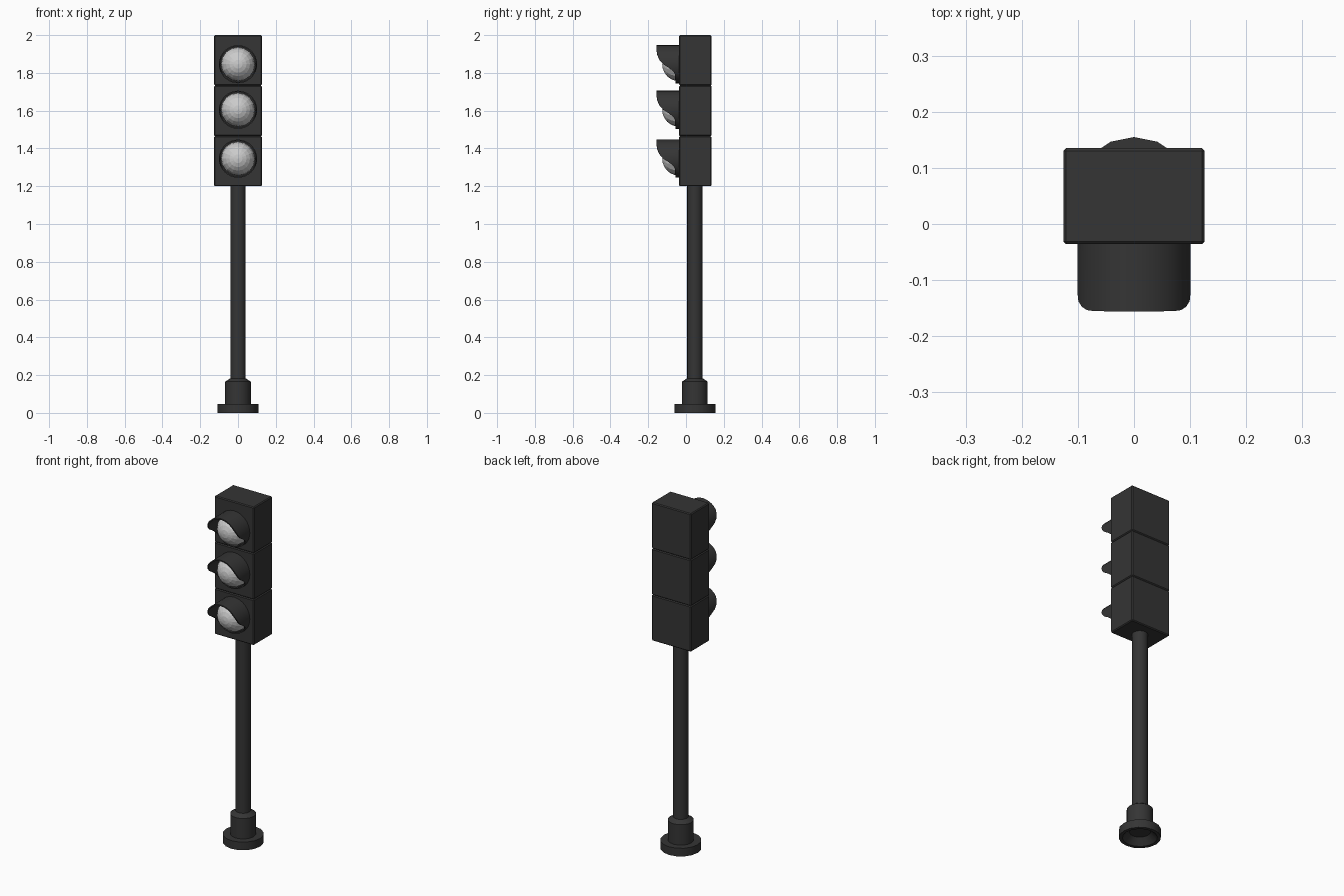
import bpy, bmesh, math
from mathutils import Matrix

if "Cube" in bpy.data.objects:
    bpy.data.objects.remove(bpy.data.objects["Cube"])

CY = 0.047          # depth of the pole axis
FRONT = -0.036      # front face of the housing
LAMPS = [1.346, 1.605, 1.846]

dark = bpy.data.materials.new("dark_paint")
dark.diffuse_color = (0.035, 0.035, 0.035, 1)
dark.use_nodes = True
dark.node_tree.nodes["Principled BSDF"].inputs["Base Color"].default_value = dark.diffuse_color


def finish(name, bm, mat=None, smooth=None):
    bmesh.ops.recalc_face_normals(bm, faces=bm.faces[:])
    me = bpy.data.meshes.new(name)
    bm.to_mesh(me)
    bm.free()
    ob = bpy.data.objects.new(name, me)
    bpy.context.collection.objects.link(ob)
    if mat:
        me.materials.append(mat)
    if smooth:
        bpy.ops.object.select_all(action='DESELECT')
        ob.select_set(True)
        bpy.context.view_layer.objects.active = ob
        bpy.ops.object.shade_smooth_by_angle(angle=math.radians(smooth))
    return ob


def lathe(name, profile, y, segs=16):
    bm = bmesh.new()
    vs = [bm.verts.new((r, 0, z)) for r, z in profile]
    es = [bm.edges.new(p) for p in zip(vs, vs[1:])]
    bmesh.ops.spin(bm, geom=vs + es, cent=(0, 0, 0), axis=(0, 0, 1),
                   angle=2 * math.pi, steps=segs)
    bmesh.ops.remove_doubles(bm, verts=bm.verts[:], dist=1e-5)
    bmesh.ops.translate(bm, verts=bm.verts[:], vec=(0, y, 0))
    return finish(name, bm, dark, 30)


# Pole with stepped foot, hollow underneath
lathe("pole_and_foot", [(0, 0.035), (0.055, 0.035), (0.09, 0), (0.108, 0),
                        (0.108, 0.047), (0.068, 0.047), (0.068, 0.165),
                        (0.041, 0.183), (0.041, 1.21), (0, 1.21)], CY)


def housing(i, z0, z1):
    bm = bmesh.new()
    bmesh.ops.create_cube(bm, size=1)
    bmesh.ops.scale(bm, verts=bm.verts[:], vec=(0.252, 0.171, z1 - z0))
    bmesh.ops.translate(bm, verts=bm.verts[:],
                        vec=(0, FRONT + 0.0855, (z0 + z1) / 2))
    bmesh.ops.bevel(bm, geom=bm.edges[:], offset=0.005, segments=1,
                    affect='EDGES')
    finish(f"housing_{i}", bm, dark)


def lens(i, z):
    # Faceted dome with its pole facing forward
    bm = bmesh.new()
    bmesh.ops.create_uvsphere(bm, u_segments=16, v_segments=12, radius=0.09)
    bmesh.ops.delete(bm, geom=[v for v in bm.verts if v.co.z < -0.001],
                     context='VERTS')
    bmesh.ops.transform(bm, verts=bm.verts[:],
                        matrix=Matrix.Translation((0, FRONT, z)) @
                        Matrix.Rotation(math.pi / 2, 4, 'X'))
    finish(f"lens_{i}", bm)


# Visor reach as a function of height above the lamp centre
REACH = [(-0.11, 0.02), (-0.055, 0.022), (-0.035, 0.032), (-0.015, 0.06),
         (0.005, 0.093), (0.03, 0.108), (0.06, 0.119), (0.11, 0.12)]


def reach(h):
    for (a, da), (b, db) in zip(REACH, REACH[1:]):
        if h <= b:
            return da + (db - da) * (h - a) / (b - a)


def visor(i, z, segs=32):
    bm = bmesh.new()
    rings = []
    for k in range(segs):
        a = 2 * math.pi * k / segs
        c, s = math.cos(a), math.sin(a)
        d = reach(0.1 * s)
        rings.append([bm.verts.new((r * c, FRONT - y, z + r * s))
                      for r, y in ((0.101, -0.01), (0.101, d),
                                   (0.094, d), (0.094, -0.01))])
    for k in range(segs):
        p, q = rings[k], rings[(k + 1) % segs]
        for j in range(4):
            n = (j + 1) % 4
            bm.faces.new((p[j], p[n], q[n], q[j]))
    finish(f"visor_{i}", bm, dark, 30)


# Three stacked lamp units
for i, (z, span) in enumerate(zip(LAMPS, [(1.2, 1.465), (1.465, 1.733),
                                          (1.733, 2.0)])):
    housing(i, *span)
    lens(i, z)
    visor(i, z)
